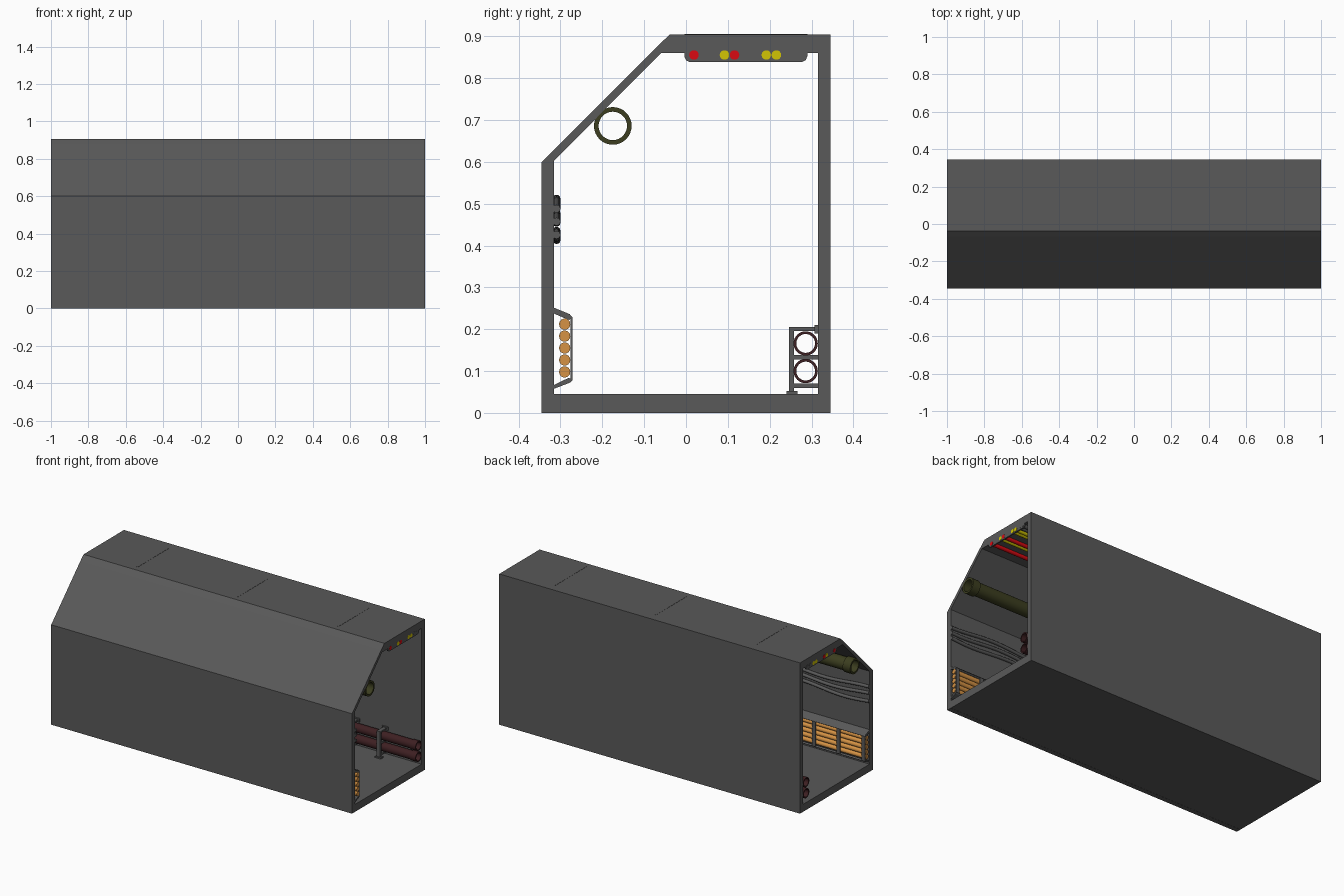
import bpy, bmesh, math

if "Cube" in bpy.data.objects:
    bpy.data.objects.remove(bpy.data.objects["Cube"])

def mat(name, r, g, b):
    m = bpy.data.materials.new(name)
    m.diffuse_color = (r, g, b, 1)
    m.use_nodes = True
    m.node_tree.nodes["Principled BSDF"].inputs["Base Color"].default_value = m.diffuse_color
    return m

GREY = mat("panel grey", 0.10, 0.10, 0.10)
RED = mat("cable red", 0.70, 0.003, 0.006)
YELLOW = mat("cable yellow", 0.65, 0.56, 0.001)
ORANGE = mat("cable orange", 0.67, 0.29, 0.058)
OLIVE = mat("pipe olive", 0.045, 0.048, 0.014)
MAROON = mat("pipe maroon", 0.048, 0.014, 0.016)
END = 0.999

def finish(bm, name, m, smooth=False):
    bmesh.ops.recalc_face_normals(bm, faces=bm.faces)
    me = bpy.data.meshes.new(name)
    bm.to_mesh(me)
    bm.free()
    me.materials.append(m)
    ob = bpy.data.objects.new(name, me)
    bpy.context.collection.objects.link(ob)
    if smooth:
        bpy.context.view_layer.objects.active = ob
        ob.select_set(True)
        bpy.ops.object.shade_smooth_by_angle(angle=math.radians(40))
        ob.select_set(False)
    return ob

def add_prism(bm, pts, x0, x1):
    """Extrude a (y, z) profile along x."""
    a = [bm.verts.new((x0, y, z)) for y, z in pts]
    b = [bm.verts.new((x1, y, z)) for y, z in pts]
    n = len(pts)
    bm.faces.new(a)
    bm.faces.new(b[::-1])
    for i in range(n):
        j = (i + 1) % n
        bm.faces.new((a[i], b[i], b[j], a[j]))

def rect(y0, y1, z0, z1):
    return [(y0, z0), (y1, z0), (y1, z1), (y0, z1)]

def prism(name, pts, x0=-END, x1=END, m=GREY):
    bm = bmesh.new()
    add_prism(bm, pts, x0, x1)
    return finish(bm, name, m)

def cable(name, m, r, y, z, wave=None, sides=14):
    """Round cable along x; wave(x) gives an optional (dy, dz) offset."""
    bm = bmesh.new()
    steps = 64 if wave else 1
    rings = []
    for i in range(steps + 1):
        x = -1 + 2 * i / steps
        dy, dz = wave(x) if wave else (0, 0)
        rings.append([bm.verts.new((x, y + dy + r * math.cos(2 * math.pi * k / sides),
                                    z + dz + r * math.sin(2 * math.pi * k / sides)))
                      for k in range(sides)])
    for p, q in zip(rings, rings[1:]):
        for k in range(sides):
            j = (k + 1) % sides
            bm.faces.new((p[k], p[j], q[j], q[k]))
    bm.faces.new(rings[0])
    bm.faces.new(rings[-1])
    return finish(bm, name, m, True)

def pipe(name, m, y, z, r_in, r_body, r_flange, flange, sides=32):
    """Hollow pipe with a wider collar at each end, revolved about x."""
    prof = [(-END, r_in), (-END, r_flange), (-END + flange, r_flange), (-END + flange, r_body),
            (END - flange, r_body), (END - flange, r_flange), (END, r_flange), (END, r_in)]
    bm = bmesh.new()
    rings = [[bm.verts.new((x, y + r * math.cos(2 * math.pi * k / sides),
                            z + r * math.sin(2 * math.pi * k / sides)))
              for k in range(sides)] for x, r in prof]
    for p, q in zip(rings, rings[1:] + rings[:1]):
        for k in range(sides):
            j = (k + 1) % sides
            bm.faces.new((p[k], p[j], q[j], q[k]))
    return finish(bm, name, m, True)

# Tunnel shell panels
prism("floor", rect(-0.315, 0.315, 0, 0.045))
prism("front_wall", [(-0.345, 0), (-0.316, 0), (-0.316, 0.602), (-0.345, 0.60)])
prism("sloped_wall", [(-0.345, 0.60), (-0.316, 0.602), (-0.06, 0.86), (-0.068, 0.877)])
prism("ceiling", [(-0.06, 0.86), (0.315, 0.86), (0.315, 0.905), (-0.038, 0.905), (-0.068, 0.877)])
prism("back_wall", rect(0.315, 0.345, 0, 0.905))

# Ceiling cable straps with rounded lower corners
bm = bmesh.new()
strap = [(-0.004, 0.906), (-0.004, 0.852), (0.0, 0.843), (0.008, 0.839),
         (0.278, 0.839), (0.286, 0.843), (0.29, 0.852), (0.29, 0.906)]
for x in (-0.995, -0.667, 0, 0.667, 0.995):
    top = 0.906 if abs(x) < 0.9 else 0.865
    add_prism(bm, [(y, min(z, top)) for y, z in strap], x - 0.004, x + 0.004)
finish(bm, "ceiling_cable_straps", GREY)

# Ceiling cables
for i, (y, m) in enumerate([(0.019, RED), (0.092, YELLOW), (0.116, RED), (0.192, YELLOW),
                            (0.216, YELLOW), (0.247, GREY), (0.272, GREY)]):
    cable(f"ceiling_cable_{i + 1}", m, 0.0115, y, 0.8555)

# Olive pipe under the slope
pipe("sloped_wall_pipe", OLIVE, -0.175, 0.686, 0.034, 0.038, 0.045, 0.05)

# Wavy cables on the front wall
for i, (z, ph) in enumerate([(0.50, 0.0), (0.465, 0.6), (0.425, 1.3)]):
    cable(f"wall_cable_{i + 1}", GREY, 0.0095, -0.3095, z,
          lambda x, p=ph: (0, 0.009 * math.sin(11 * x + p) + 0.003 * math.sin(5 * x + 2 * p)), 12)

# Orange cables in the low front rack
for i in range(5):
    cable(f"rack_cable_{i + 1}", ORANGE, 0.0135, -0.29, 0.098 + 0.0285 * i)

# Rack cover: sloped lips, rails and window posts
bm = bmesh.new()
add_prism(bm, [(-0.317, 0.238), (-0.28, 0.222), (-0.271, 0.228), (-0.278, 0.236), (-0.317, 0.252)], -END, END)
add_prism(bm, [(-0.317, 0.066), (-0.28, 0.084), (-0.271, 0.078), (-0.278, 0.072), (-0.317, 0.057)], -END, END)
for i in range(13):
    x = -0.987 + i * 1.974 / 12
    add_prism(bm, rect(-0.2765, -0.271, 0.078, 0.228), x - 0.011, x + 0.011)
finish(bm, "cable_rack_cover", GREY)

# Two maroon pipes along the back wall
for name, z in (("lower_floor_pipe", 0.10), ("upper_floor_pipe", 0.166)):
    pipe(name, MAROON, 0.286, z, 0.0225, 0.026, 0.029, 0.04)

# Pipe brackets: post, foot, three shelves and a wall plate
bm = bmesh.new()
for i in range(-4, 5):
    x = i * 0.19
    for y0, y1, z0, z1, w in ((0.246, 0.258, 0.045, 0.205, 0.012), (0.24, 0.266, 0.045, 0.052, 0.02),
                              (0.258, 0.315, 0.196, 0.205, 0.012), (0.258, 0.315, 0.128, 0.138, 0.012),
                              (0.258, 0.315, 0.060, 0.070, 0.012), (0.307, 0.315, 0.19, 0.21, 0.02)):
        add_prism(bm, rect(y0, y1, z0, z1), x - w, x + w)
finish(bm, "pipe_brackets", GREY)
